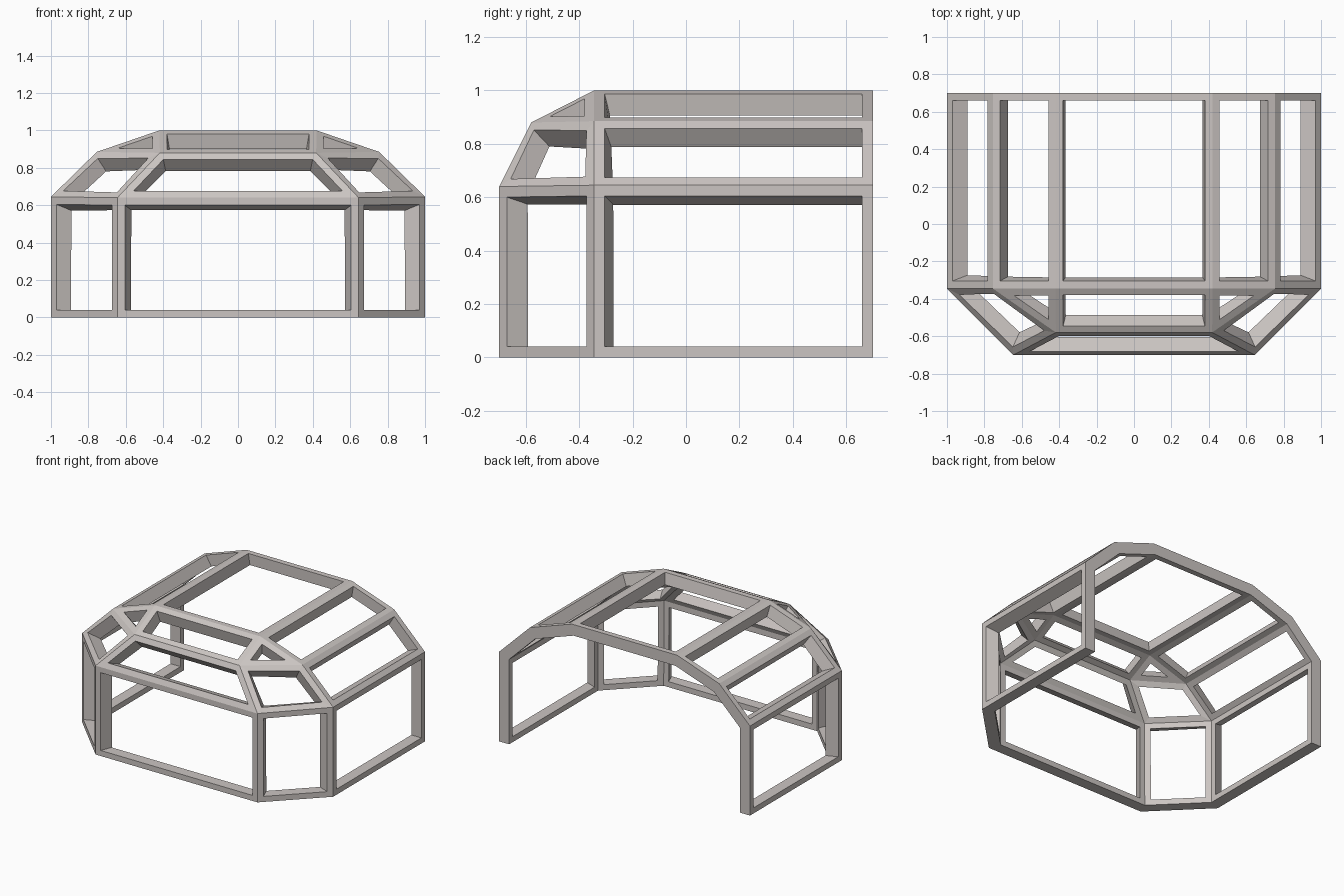
import bpy, bmesh
from mathutils import Vector

if "Cube" in bpy.data.objects:
    bpy.data.objects.remove(bpy.data.objects["Cube"])

BAR, THICK = 0.04, 0.08   # bar width on each panel edge, shell thickness

# Right-hand corner points of the faceted shell
P = {
    'base_back': (1, .7, 0), 'base_side': (1, -.345, 0), 'base_front': (.645, -.7, 0),
    'waist_back': (1, .7, .645), 'waist_side': (1, -.345, .645), 'waist_front': (.645, -.7, .64),
    'eave_back': (.755, .7, .885), 'eave_side': (.755, -.345, .885), 'eave_front': (.418, -.58, .88),
    'roof_back': (.42, .7, 1), 'roof_front': (.42, -.345, 1),
}
# Panels on one side; mirrored below
SIDE = [
    ('base_side', 'base_back', 'waist_back', 'waist_side'),
    ('base_front', 'base_side', 'waist_side', 'waist_front'),
    ('waist_side', 'waist_back', 'eave_back', 'eave_side'),
    ('waist_front', 'waist_side', 'eave_side', 'eave_front'),
    ('eave_side', 'eave_back', 'roof_back', 'roof_front'),
    ('eave_front', 'eave_side', 'roof_front'),
]
# Centre panels span from an edge to its mirror image
CENTRE = [('base_front', 'waist_front'), ('waist_front', 'eave_front'),
          ('eave_front', 'roof_front'), ('roof_front', 'roof_back')]

# Closed panel shell used only as a guide
shell = bmesh.new()
R = {k: shell.verts.new(p) for k, p in P.items()}
L = {k: shell.verts.new((-p[0], p[1], p[2])) for k, p in P.items()}
for names in SIDE:
    shell.faces.new([R[n] for n in names])
    shell.faces.new([L[n] for n in reversed(names)])
for a, b in CENTRE:
    shell.faces.new([L[a], R[a], R[b], L[b]])
shell.normal_update()
inner = {v: v.co - v.normal * v.calc_shell_factor() * THICK for v in shell.verts}


def inset(pts):
    """Shrink a polygon evenly by the bar width."""
    out = []
    for i, p in enumerate(pts):
        d1 = (pts[i - 1] - p).normalized()
        d2 = (pts[(i + 1) % len(pts)] - p).normalized()
        out.append(p + (d1 + d2) * BAR / d1.cross(d2).length)
    return out


bm = bmesh.new()


def quad(*pts):
    bm.faces.new([bm.verts.new(Vector(p)) for p in pts])


# Each panel becomes an outer rim, an inner rim and the opening's reveal
for f in shell.faces:
    o = [v.co.copy() for v in f.verts]
    n = [inner[v] for v in f.verts]
    oi, ni = inset(o), inset(n)
    for i in range(len(o)):
        j = (i + 1) % len(o)
        quad(o[i], o[j], oi[j], oi[i])
        quad(oi[i], oi[j], ni[j], ni[i])
        quad(ni[i], ni[j], n[j], n[i])
# Close the open bottom and back edges
for e in shell.edges:
    if e.is_boundary:
        a, b = e.verts
        quad(a.co, b.co, inner[b], inner[a])
bmesh.ops.remove_doubles(bm, verts=bm.verts, dist=1e-5)
bmesh.ops.recalc_face_normals(bm, faces=bm.faces)

mesh = bpy.data.meshes.new('canopy_frame')
bm.to_mesh(mesh)
bm.free()
shell.free()
mat = bpy.data.materials.new('warm grey')
mat.diffuse_color = (0.60, 0.56, 0.54, 1)
mat.use_nodes = True
mat.node_tree.nodes["Principled BSDF"].inputs["Base Color"].default_value = mat.diffuse_color
mesh.materials.append(mat)
bpy.context.collection.objects.link(bpy.data.objects.new('canopy_frame', mesh))
